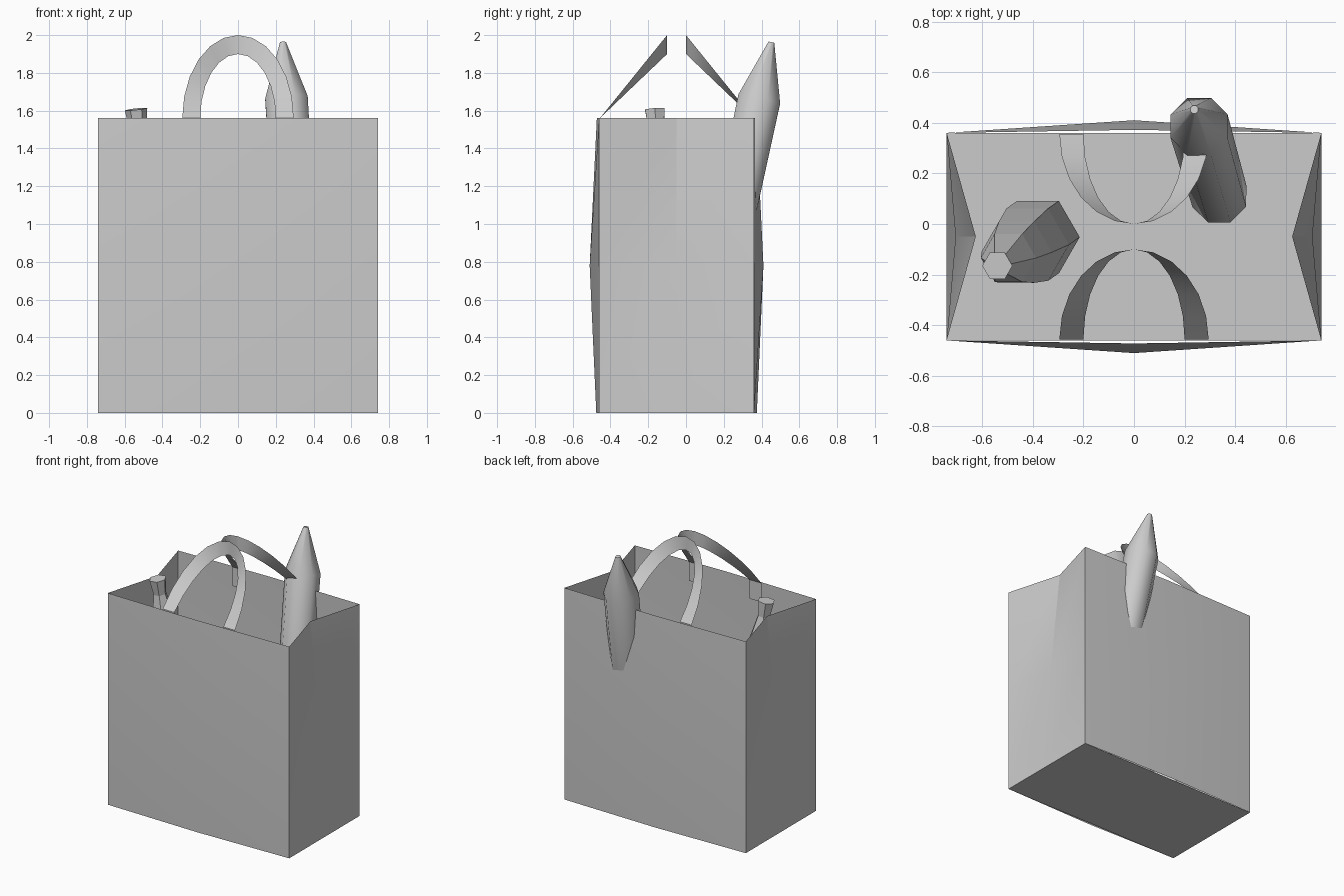
import bpy
import bmesh
import math
from mathutils import Vector

cube = bpy.data.objects.get("Cube")
if cube:
    bpy.data.objects.remove(cube, do_unlink=True)

grey = bpy.data.materials.new("paper grey")
grey.use_nodes = True
GREY = (0.6, 0.6, 0.6, 1)
grey.diffuse_color = GREY
grey.node_tree.nodes["Principled BSDF"].inputs["Base Color"].default_value = GREY


def finish(name, bm, smooth=None):
    mesh = bpy.data.meshes.new(name)
    bm.to_mesh(mesh)
    bm.free()
    mesh.materials.append(grey)
    obj = bpy.data.objects.new(name, mesh)
    bpy.context.collection.objects.link(obj)
    if smooth:
        bpy.ops.object.select_all(action="DESELECT")
        obj.select_set(True)
        bpy.context.view_layer.objects.active = obj
        bpy.ops.object.shade_smooth_by_angle(angle=math.radians(smooth))
    return obj


def bridge(bm, rings, closed):
    for a, b in zip(rings, rings[1:]):
        n = len(a)
        for i in range(n if closed else n - 1):
            j = (i + 1) % n
            bm.faces.new((a[i], a[j], b[j], b[i]))


def lathe(name, start, end, profile, sides, turn, smooth=None):
    """Tapered solid along a leaning axis; profile is (fraction, radius)."""
    start, end = Vector(start), Vector(end)
    tilt = Vector((0, 0, 1)).rotation_difference(end - start)
    bm = bmesh.new()
    rings = []
    for f, r in profile:
        ring = []
        for i in range(sides):
            a = turn + math.tau * i / sides
            offset = tilt @ Vector((r * math.cos(a), r * math.sin(a), 0))
            ring.append(bm.verts.new(start.lerp(end, f) + offset))
        rings.append(ring)
    bridge(bm, rings, True)
    bm.faces.new(rings[0][::-1])
    bm.faces.new(rings[-1])
    return finish(name, bm, smooth)


# Bag walls: bulging front and back, sides folded inward towards the rim
W, FRONT, BACK, TOP = 0.74, -0.46, 0.36, 1.56
MID = (FRONT + BACK) / 2
bm = bmesh.new()
rings = []
for z, bulge, fold in ((0, 0.015, 0), (0.78, 0.05, 0.035), (TOP, 0.012, 0.115)):
    outline = [(-W, FRONT), (0, FRONT - bulge), (W, FRONT), (W - fold, MID),
               (W, BACK), (0, BACK + bulge), (-W, BACK), (fold - W, MID)]
    rings.append([bm.verts.new((x, y, z)) for x, y in outline])
bridge(bm, rings, True)
finish("bag_walls", bm, 20)

# Flat bag floor
bm = bmesh.new()
bm.faces.new([bm.verts.new((x, y, 0)) for x, y in
              ((-W, FRONT), (-W, BACK), (W, BACK), (W, FRONT))])
finish("bag_floor", bm)


# Strap handles: flat arches leaning in over the opening
def handle(name, foot_y, top_y):
    bm = bmesh.new()
    steps = 12
    rows = []

    def row(x_sign, s, c, drop=0):
        y = foot_y + (top_y - foot_y) * s
        rows.append([bm.verts.new((x_sign * r * c, y, TOP + h * s - drop))
                     for r, h in ((0.295, 0.44), (0.2, 0.34))])

    row(1, 0, 1, 0.14)
    for i in range(steps + 1):
        t = math.pi * i / steps
        row(1, math.sin(t), math.cos(t))
    row(-1, 0, 1, 0.14)
    bridge(bm, rows, False)
    finish(name, bm, 30)


handle("front_handle", FRONT + 0.004, -0.1)
handle("back_handle", BACK - 0.004, 0.0)

# Long loaf poking out at the back
lathe("bread_loaf", (0.355, 0.05, 0.08), (0.238, 0.452, 1.962),
      ((0, 0.03), (0.15, 0.115), (0.84, 0.122), (1, 0.017)),
      8, math.pi / 8, 60)

# Leaning bottle with a narrow flared neck
lathe("bottle", (-0.37, -0.045, 0.06), (-0.54, -0.165, 1.608),
      ((0, 0.12), (0.05, 0.165), (0.3, 0.165), (0.55, 0.14),
       (0.74, 0.11), (0.93, 0.045), (1, 0.06)),
      6, 0)
